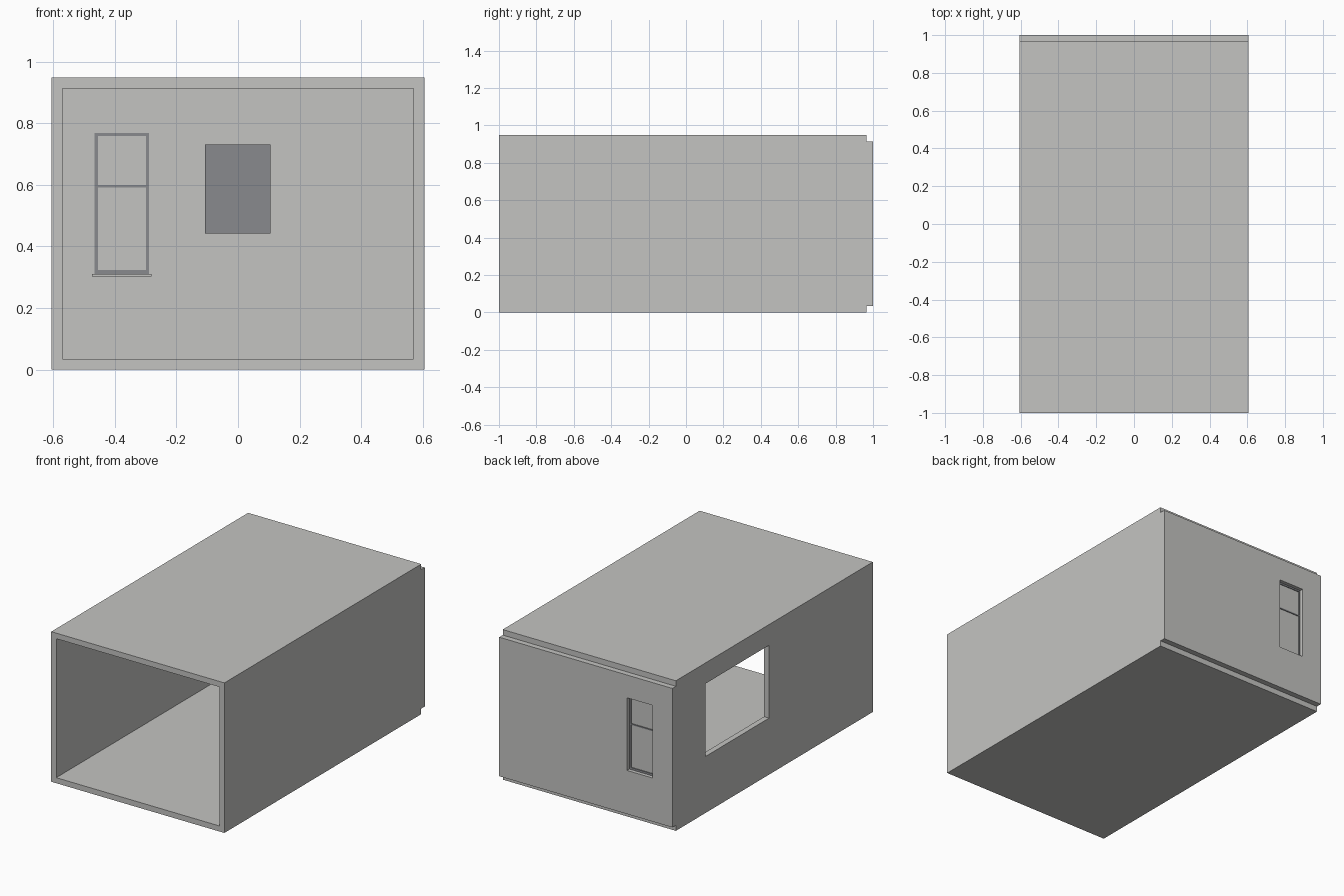
import bpy
import bmesh
from mathutils import Matrix, Vector

cube = bpy.data.objects.get("Cube")
if cube:
    bpy.data.objects.remove(cube, do_unlink=True)


def material(name, rgb):
    m = bpy.data.materials.new(name)
    m.use_nodes = True
    m.diffuse_color = (*rgb, 1)
    m.node_tree.nodes["Principled BSDF"].inputs["Base Color"].default_value = (*rgb, 1)
    return m


PLASTER = material("warm grey plaster", (0.55, 0.55, 0.535))
SLATE = material("blue grey slate", (0.25, 0.255, 0.27))


def box(name, x, y, z, mat):
    """Box given by its (low, high) range on each axis."""
    bm = bmesh.new()
    size = Vector((x[1] - x[0], y[1] - y[0], z[1] - z[0]))
    centre = Vector((sum(x), sum(y), sum(z))) / 2
    bmesh.ops.create_cube(bm, size=1, matrix=Matrix.Translation(centre) @ Matrix.Diagonal((*size, 1)))
    mesh = bpy.data.meshes.new(name)
    bm.to_mesh(mesh)
    bm.free()
    mesh.materials.append(mat)
    ob = bpy.data.objects.new(name, mesh)
    bpy.context.collection.objects.link(ob)
    return ob


def cut(target, x, y, z):
    """Cut a box-shaped opening and apply it."""
    cutter = box("opening_cutter", x, y, z, target.data.materials[0])
    cutter.hide_render = True
    mod = target.modifiers.new("opening", "BOOLEAN")
    mod.operation = "DIFFERENCE"
    mod.solver = "EXACT"
    mod.object = cutter
    bpy.context.view_layer.objects.active = target
    bpy.ops.object.modifier_apply(modifier=mod.name)
    bpy.data.objects.remove(cutter, do_unlink=True)


W, H, T = 0.605, 0.948, 0.035
BACK = 1 - T

# Open-ended room shell, with an opening in its right wall
shell = box("room_shell", (-W, W), (-1, BACK), (0, H), PLASTER)
cut(shell, (T - W, W - T), (-2, 2), (T, H - T))
cut(shell, (-W - T, -W + 2 * T), (0.035, 0.67), (0.357, 0.817))

# Back wall with a window opening
win_x, win_z = (-0.465, -0.289), (0.31, 0.769)
wall = box("back_wall", (-W, W), (BACK, 1), (T, H - T), PLASTER)
cut(wall, win_x, (0.9, 1.1), win_z)

# Window frame, crossbar, pane and inner sill
frame = box("window_frame", win_x, (BACK - 0.002, BACK + 0.012), win_z, SLATE)
glass_x, glass_z = (-0.455, -0.298), (0.323, 0.759)
cut(frame, glass_x, (0.9, 1.1), glass_z)
box("window_crossbar", glass_x, (BACK - 0.002, BACK + 0.012), (0.592, 0.6), SLATE)
box("window_pane", glass_x, (BACK + 0.001, BACK + 0.007), glass_z, PLASTER)
box("window_sill", (-0.474, -0.28), (BACK - 0.015, BACK + 0.012), (0.302, 0.311), PLASTER)

# Dark panel hung on the inside of the back wall
box("wall_panel", (-0.107, 0.105), (BACK - 0.008, BACK), (0.442, 0.731), SLATE)
